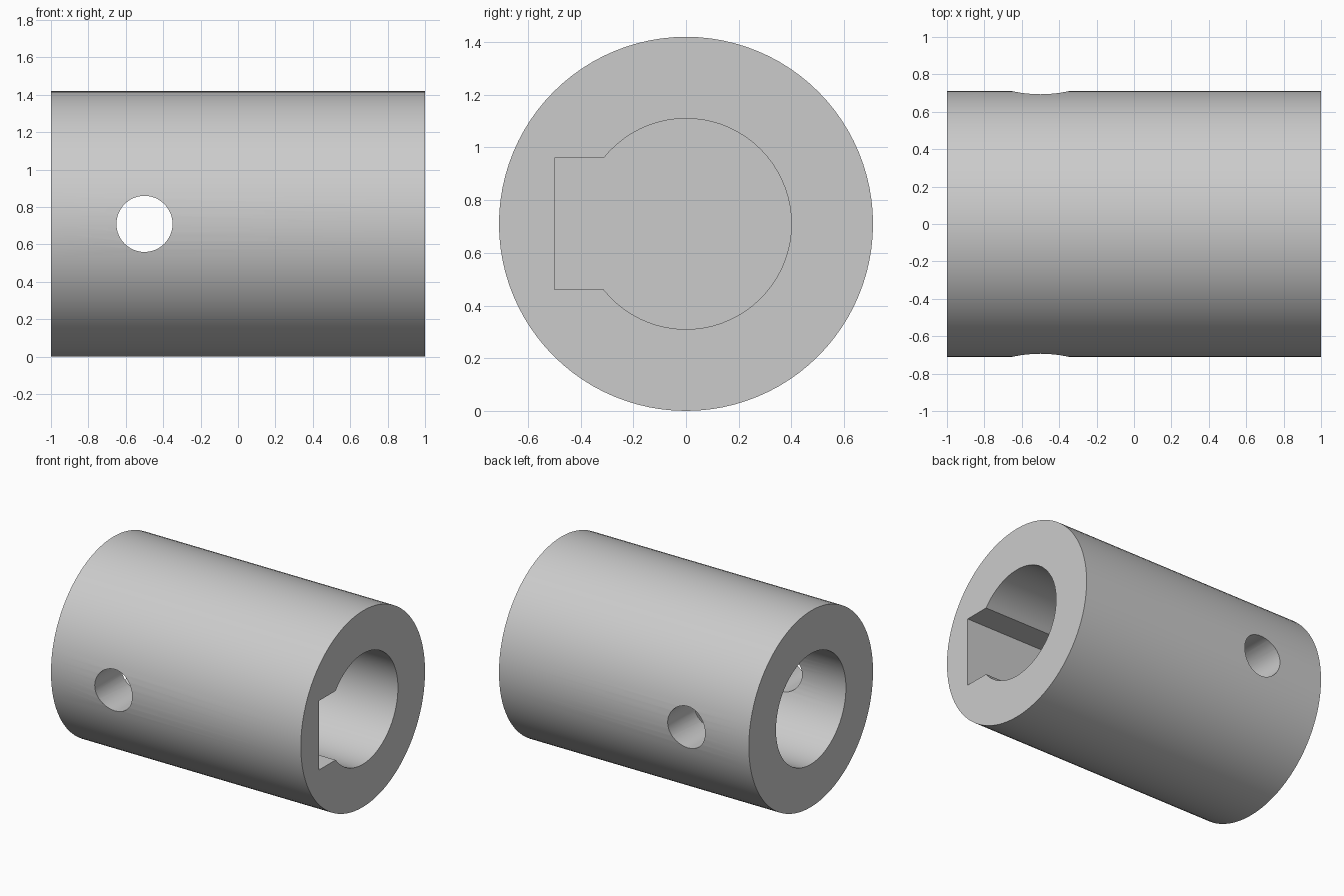
import bpy, bmesh, math
from mathutils import Vector

if "Cube" in bpy.data.objects:
    bpy.data.objects.remove(bpy.data.objects["Cube"], do_unlink=True)

RADIUS, BORE, PIN = 0.71, 0.40, 0.15
KEY_HALF, KEY_DEPTH = 0.25, 0.50
WALL_HALF = 0.10
CENTRE = Vector((0, 0, RADIUS))

steel = bpy.data.materials.new("plain grey")
steel.use_nodes = True
grey = (0.6, 0.6, 0.6, 1)
steel.diffuse_color = grey
steel.node_tree.nodes["Principled BSDF"].inputs["Base Color"].default_value = grey


def arc(radius, start, end, count):
    """Points along an arc, both ends included."""
    angles = [start + (end - start) * i / count for i in range(count + 1)]
    return [(radius * math.cos(a), radius * math.sin(a)) for a in angles]


def circle(radius, count):
    return arc(radius, 0, math.tau, count)[:-1]


def prism(name, profile, start, end, to_space):
    """Extrude a closed 2D profile between two positions on an axis."""
    bm = bmesh.new()
    face = bm.faces.new([bm.verts.new(to_space(u, v, start)) for u, v in profile])
    new = bmesh.ops.extrude_face_region(bm, geom=[face])["geom"]
    shift = to_space(0, 0, end) - to_space(0, 0, start)
    bmesh.ops.translate(bm, vec=shift,
                        verts=[g for g in new if isinstance(g, bmesh.types.BMVert)])
    bmesh.ops.recalc_face_normals(bm, faces=bm.faces)
    mesh = bpy.data.meshes.new(name)
    bm.to_mesh(mesh)
    bm.free()
    mesh.materials.append(steel)
    obj = bpy.data.objects.new(name, mesh)
    bpy.context.collection.objects.link(obj)
    return obj


def along_x(u, v, w):
    return CENTRE + Vector((w, u, v))


def along_y(u, v, w):
    return CENTRE + Vector((u - 0.5, w, v))


# Outer sleeve
sleeve = prism("coupling_sleeve", circle(RADIUS, 96), -1, 1, along_x)

# Round blind bore, keyed blind bore with a square slot, and cross pin hole
edge = math.pi - math.asin(KEY_HALF / BORE)
keyed = arc(BORE, -edge, edge, 56) + [(-KEY_DEPTH, KEY_HALF), (-KEY_DEPTH, -KEY_HALF)]
cutters = [
    prism("round_bore_cutter", circle(BORE, 72), -1.2, -WALL_HALF, along_x),
    prism("keyed_bore_cutter", keyed, WALL_HALF, 1.2, along_x),
    prism("pin_hole_cutter", circle(PIN, 48), -1, 1, along_y),
]

# Cut the sleeve, then discard the cutters
bpy.context.view_layer.objects.active = sleeve
sleeve.select_set(True)
for cutter in cutters:
    cutter.hide_render = True
    cut = sleeve.modifiers.new(cutter.name, "BOOLEAN")
    cut.operation = "DIFFERENCE"
    cut.solver = "EXACT"
    cut.object = cutter
    bpy.ops.object.modifier_apply(modifier=cut.name)
    bpy.data.objects.remove(cutter, do_unlink=True)

bpy.ops.object.shade_smooth_by_angle(angle=math.radians(30))
